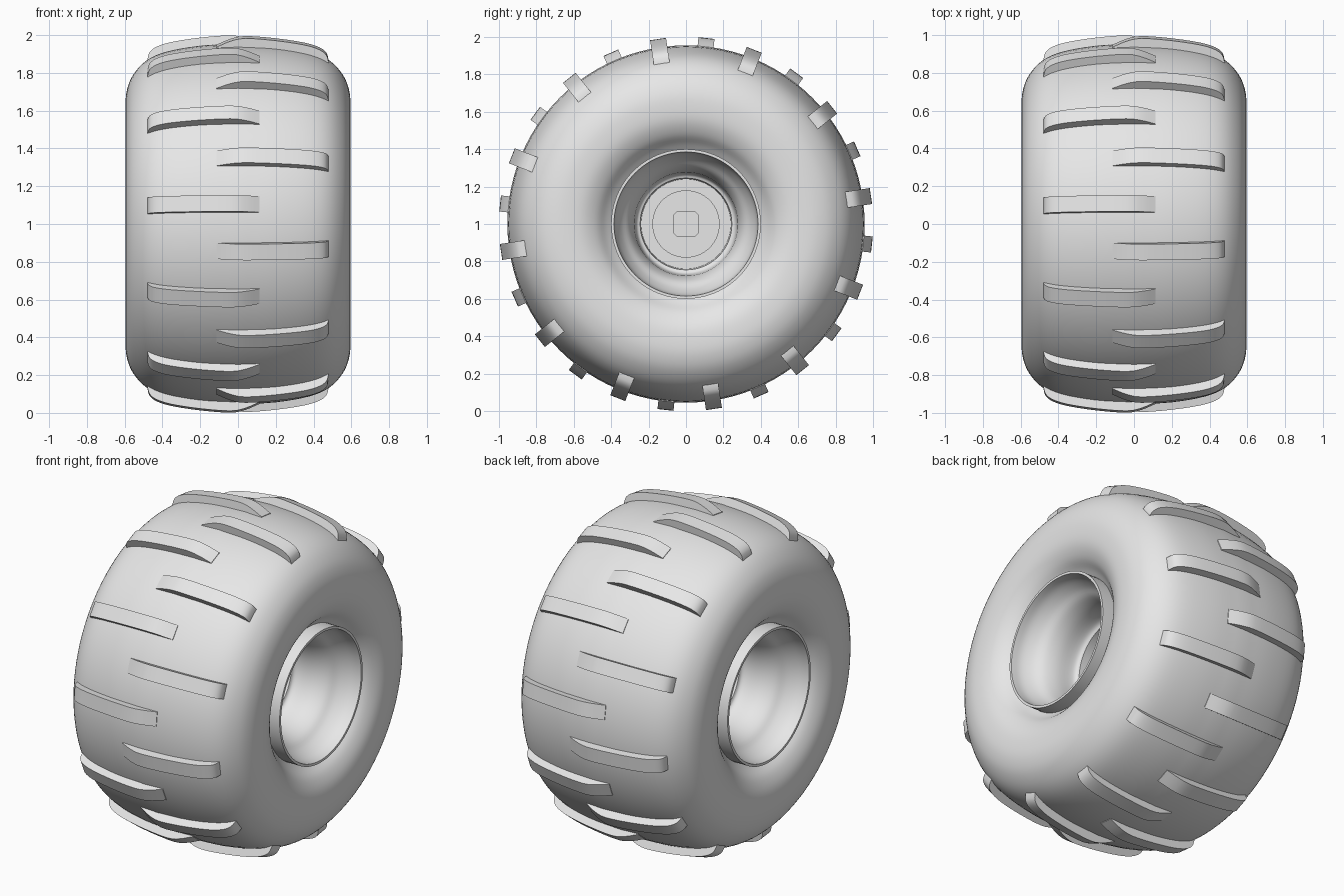
import bpy, bmesh, math
from mathutils import Matrix, Vector

cube = bpy.data.objects.get("Cube")
if cube:
    bpy.data.objects.remove(cube, do_unlink=True)

grey = bpy.data.materials.new("plain_grey")
grey.use_nodes = True
tone = (0.8, 0.8, 0.8, 1)
grey.diffuse_color = tone
grey.node_tree.nodes["Principled BSDF"].inputs["Base Color"].default_value = tone

AXLE = Vector((0, 0, 1))


def finish(name, bm, angle=35):
    bmesh.ops.remove_doubles(bm, verts=bm.verts, dist=1e-5)
    bmesh.ops.recalc_face_normals(bm, faces=bm.faces)
    mesh = bpy.data.meshes.new(name)
    bm.to_mesh(mesh)
    bm.free()
    mesh.materials.append(grey)
    obj = bpy.data.objects.new(name, mesh)
    bpy.context.collection.objects.link(obj)
    obj.location = AXLE
    bpy.ops.object.select_all(action="DESELECT")
    obj.select_set(True)
    bpy.context.view_layer.objects.active = obj
    bpy.ops.object.shade_smooth_by_angle(angle=math.radians(angle))
    return obj


def smooth_path(pts, steps=4):
    # Catmull-Rom curve through the points
    p = [Vector(q) for q in pts]
    p = [2 * p[0] - p[1]] + p + [2 * p[-1] - p[-2]]
    out = []
    for a, b, c, d in zip(p, p[1:], p[2:], p[3:]):
        for i in range(steps):
            t = i / steps
            out.append(0.5 * (2 * b + (c - a) * t + (2 * a - 5 * b + 4 * c - d) * t * t
                              + (3 * b - a - 3 * c + d) * t ** 3))
    return out + [p[-2]]


def lathe(name, half_profile, close=True, segs=96):
    # Revolve (x, radius) pairs about the axle, on both sides
    bm = bmesh.new()
    full = [(x, r) for x, r in half_profile]
    other = [(-x, r) for x, r in reversed(full)]
    line = full + other
    if close:
        line.append(line[0])
    verts = [bm.verts.new((x, r, 0)) for x, r in line]
    edges = [bm.edges.new(e) for e in zip(verts, verts[1:])]
    bmesh.ops.spin(bm, geom=verts + edges, cent=(0, 0, 0), axis=(1, 0, 0),
                   angle=math.tau, steps=segs)
    bmesh.ops.dissolve_degenerate(bm, dist=1e-5, edges=bm.edges)
    return finish(name, bm)


# Balloon tyre: bead, bulged sidewall, shoulder, crown
tyre = smooth_path([(0.47, 0.395), (0.5, 0.43), (0.55, 0.48), (0.585, 0.55),
                    (0.595, 0.63), (0.588, 0.71), (0.555, 0.79), (0.485, 0.865),
                    (0.38, 0.912), (0.2, 0.944), (0, 0.955)])
lathe("tyre", tyre, close=False)

# Rim: outer lip, dished wall, narrow inner barrel and centre disc
dish = smooth_path([(0.56, 0.385), (0.5, 0.375), (0.44, 0.345), (0.39, 0.305),
                    (0.32, 0.28), (0.23, 0.272), (0.2, 0.262), (0.19, 0.245)])
rim = [(0.45, 0.4), (0.56, 0.4)] + [tuple(q) for q in dish]
rim += [(0.06, 0.24), (0.06, 0.18), (0.07, 0.18), (0.07, 0)]
lathe("rim", rim, close=False)

# Square axle caps with cut corners
for side, label in ((1, "left"), (-1, "right")):
    bm = bmesh.new()
    ring = []
    for k in range(4):
        for y, z in ((0.07, -0.045), (0.07, 0.045)):
            v = Vector((side * 0.07, y, z))
            ring.append(bm.verts.new(Matrix.Rotation(k * math.pi / 2, 3, "X") @ v))
    face = bm.faces.new(ring)
    top = bmesh.ops.extrude_face_region(bm, geom=[face])["geom"]
    bmesh.ops.translate(bm, vec=(side * 0.01, 0, 0),
                        verts=[g for g in top if isinstance(g, bmesh.types.BMVert)])
    finish(label + "_axle_cap", bm)

# Tread bars: outline of one bar, tapering into the crown past the middle
bar = [tuple(q) for q in smooth_path(
    [(0.48, 0.87), (0.468, 0.91), (0.43, 0.94), (0.35, 0.965), (0.2, 0.988),
     (0.04, 1.0), (-0.04, 0.985), (-0.115, 0.953)], 3)]
bar += [(-0.115, 0.9), (0.3, 0.86), (0.48, 0.82)]
HALF = 0.043
for side, start, label in ((1, 8.6, "left"), (-1, 23.7, "right")):
    bm = bmesh.new()
    for k in range(12):
        turn = Matrix.Rotation(math.radians(start + 30 * k), 3, "X")
        rings = [[bm.verts.new(turn @ Vector((side * x, r, w))) for x, r in bar]
                 for w in (-HALF, HALF)]
        bm.faces.new(rings[0])
        bm.faces.new(rings[1])
        for i in range(len(bar)):
            j = (i + 1) % len(bar)
            bm.faces.new((rings[0][i], rings[0][j], rings[1][j], rings[1][i]))
    finish(label + "_tread_bars", bm)
